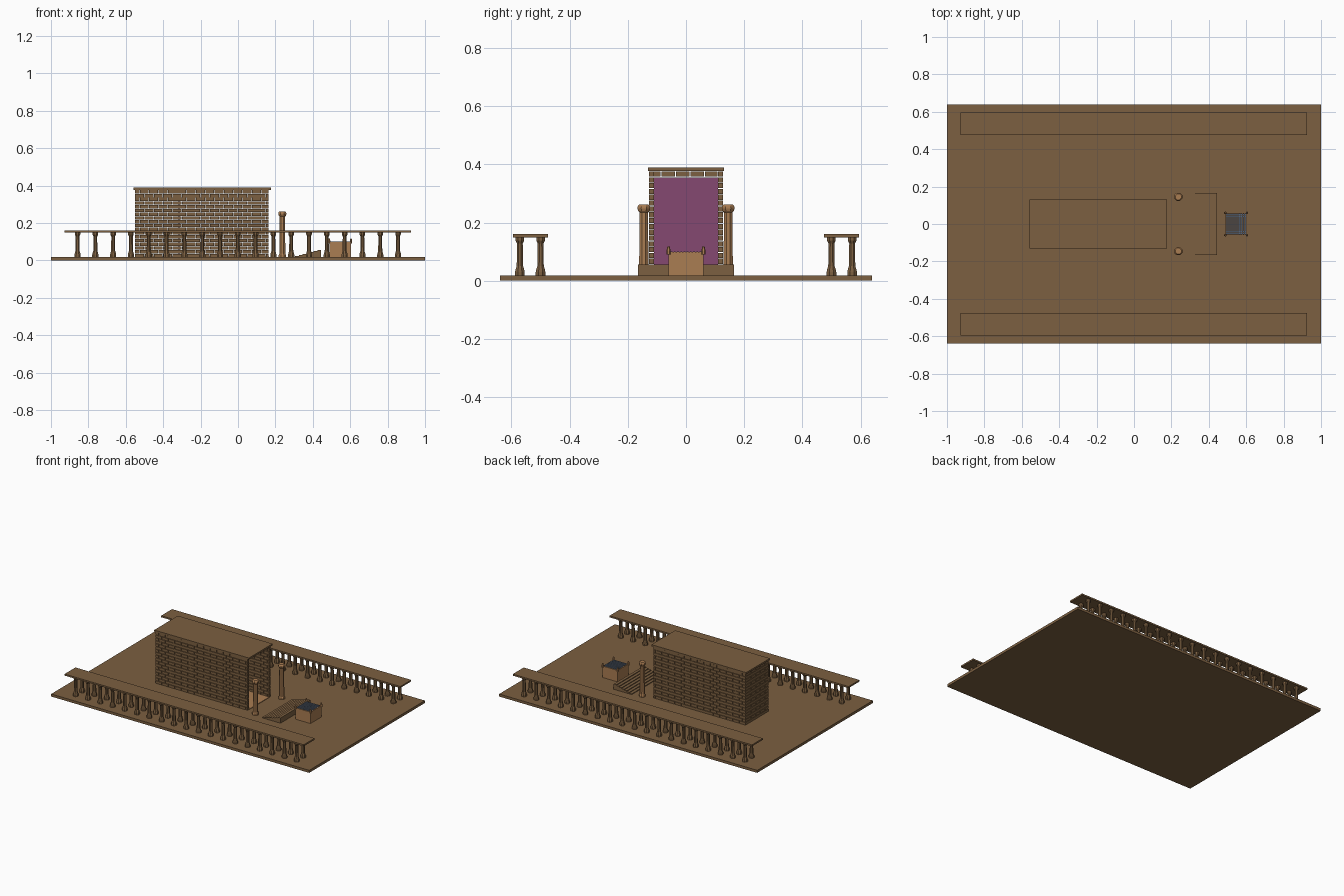
import bpy, bmesh, math
from mathutils import Matrix, Vector

if "Cube" in bpy.data.objects:
    bpy.data.objects.remove(bpy.data.objects["Cube"])


def mat(name, c):
    m = bpy.data.materials.new(name)
    m.diffuse_color = (*c, 1)
    m.use_nodes = True
    m.node_tree.nodes["Principled BSDF"].inputs["Base Color"].default_value = m.diffuse_color
    return m


BROWN = mat("brown_stone", (0.2, 0.115, 0.052))
TAN = mat("tan_bronze", (0.4, 0.205, 0.085))
PURPLE = mat("purple_cloth", (0.235, 0.066, 0.165))
IRON = mat("grey_iron", (0.1, 0.13, 0.18))


def add_box(bm, x0, x1, y0, y1, z0, z1):
    m = Matrix.Translation(((x0 + x1) / 2, (y0 + y1) / 2, (z0 + z1) / 2))
    bmesh.ops.create_cube(bm, size=1, matrix=m @ Matrix.Diagonal((x1 - x0, y1 - y0, z1 - z0, 1)))


def add_lathe(bm, x, y, profile, n=8):
    # revolved profile of (radius, z) with closed ends
    rings = []
    for r, z in profile:
        rings.append([bm.verts.new((x + r * math.cos((k + .5) * 2 * math.pi / n),
                                    y + r * math.sin((k + .5) * 2 * math.pi / n), z)) for k in range(n)])
    for a, b in zip(rings, rings[1:]):
        for k in range(n):
            j = (k + 1) % n
            bm.faces.new((a[k], a[j], b[j], b[k]))
    bm.faces.new(rings[0][::-1])
    bm.faces.new(rings[-1])


def finish(bm, name, material):
    me = bpy.data.meshes.new(name)
    bm.to_mesh(me)
    bm.free()
    me.materials.append(material)
    ob = bpy.data.objects.new(name, me)
    bpy.context.collection.objects.link(ob)
    return ob


def box(name, material, *dims):
    bm = bmesh.new()
    add_box(bm, *dims)
    return finish(bm, name, material)


G = 0.018  # courtyard level
box("courtyard", BROWN, -1, 1, -0.64, 0.64, 0, G)

# colonnades along both long sides
COLUMN = [(.018, G), (.018, .03), (.015, .042), (.012, .05), (.0105, .128), (.016, .138), (.016, .149)]
for side, s in (("front", -1), ("back", 1)):
    bm = bmesh.new()
    for i in range(19):
        for y in (0.5, 0.571):
            add_lathe(bm, -0.858 + i * 0.0952, s * y, COLUMN)
    finish(bm, side + "_columns", BROWN)
    ya, yb = sorted((s * 0.475, s * 0.595))
    box(side + "_colonnade_roof", BROWN, -0.928, 0.926, ya, yb, 0.149, 0.16)

# temple walls of separate bricks in running bond, open at the right end
X0, X1, W, T = -0.55, 0.165, 0.127, 0.017
ROWS, H, L, GAP = 18, 0.02, 0.05, 0.0024


def add_course(bm, a, b, shift, put):
    cuts = [a]
    p = a + (L / 2 if shift else L)
    while p < b - 0.006:
        cuts.append(p)
        p += L
    cuts.append(b)
    for u, v in zip(cuts, cuts[1:]):
        put(bm, u, v - GAP)


bm = bmesh.new()
for r in range(ROWS):
    z0 = G + r * H
    z1 = z0 + H - GAP
    for s in (-1, 1):
        ya, yb = sorted((s * W, s * (W - T)))
        add_course(bm, X0, X1, r % 2, lambda b, u, v: add_box(b, u, v, ya, yb, z0, z1))
    add_course(bm, -W + T, W - T, r % 2, lambda b, u, v: add_box(b, X0, X0 + T, u, v, z0, z1))
finish(bm, "temple_brick_walls", BROWN)
box("temple_roof", BROWN, -0.558, 0.176, -0.131, 0.131, 0.378, 0.39)
box("temple_floor", TAN, X0 + T, X1, -W + T, W - T, G, G + 0.004)
box("curtain", PURPLE, -0.318, -0.312, -0.11, 0.11, G + 0.004, 0.355)

# two free-standing pillars
PILLAR = [(.021, G), (.021, .03), (.0175, .036), (.0155, .234), (.021, .24), (.0235, .248), (.0225, .256), (.017, .262)]
for side, s in (("front", -1), ("back", 1)):
    bm = bmesh.new()
    add_lathe(bm, 0.237, s * 0.145, PILLAR)
    finish(bm, side + "_pillar", TAN)

# wide steps rising toward the altar
bm = bmesh.new()
N = 7
for i in range(N):
    x = 0.305 + i * 0.02
    add_box(bm, x, x + 0.02, -0.165, 0.165, G, G + 0.037 * (i + 1) / N)
finish(bm, "steps", BROWN)

# altar: hollow-topped box with four corner horns and an iron grate
bm = bmesh.new()
add_box(bm, 0.488, 0.604, -0.06, 0.06, G, 0.088)
for s in (-1, 1):
    ya, yb = sorted((s * 0.06, s * 0.055))
    add_box(bm, 0.488, 0.604, ya, yb, 0.088, 0.098)
    xa, xb = sorted((0.546 + s * 0.058, 0.546 + s * 0.053))
    add_box(bm, xa, xb, -0.055, 0.055, 0.088, 0.098)
finish(bm, "altar", TAN)
bm = bmesh.new()
for sx in (-1, 1):
    for sy in (-1, 1):
        add_lathe(bm, 0.546 + sx * 0.058, sy * 0.06, [(.007, .09), (.007, .103), (.004, .118)], 6)
finish(bm, "altar_horns", TAN)
bm = bmesh.new()
for i in range(10):
    d = -0.0495 + i * 0.011
    add_box(bm, 0.546 + d - .003, 0.546 + d + .003, -0.055, 0.055, 0.095, 0.099)
    add_box(bm, 0.493, 0.599, d - .003, d + .003, 0.097, 0.101)
finish(bm, "altar_grate", IRON)
